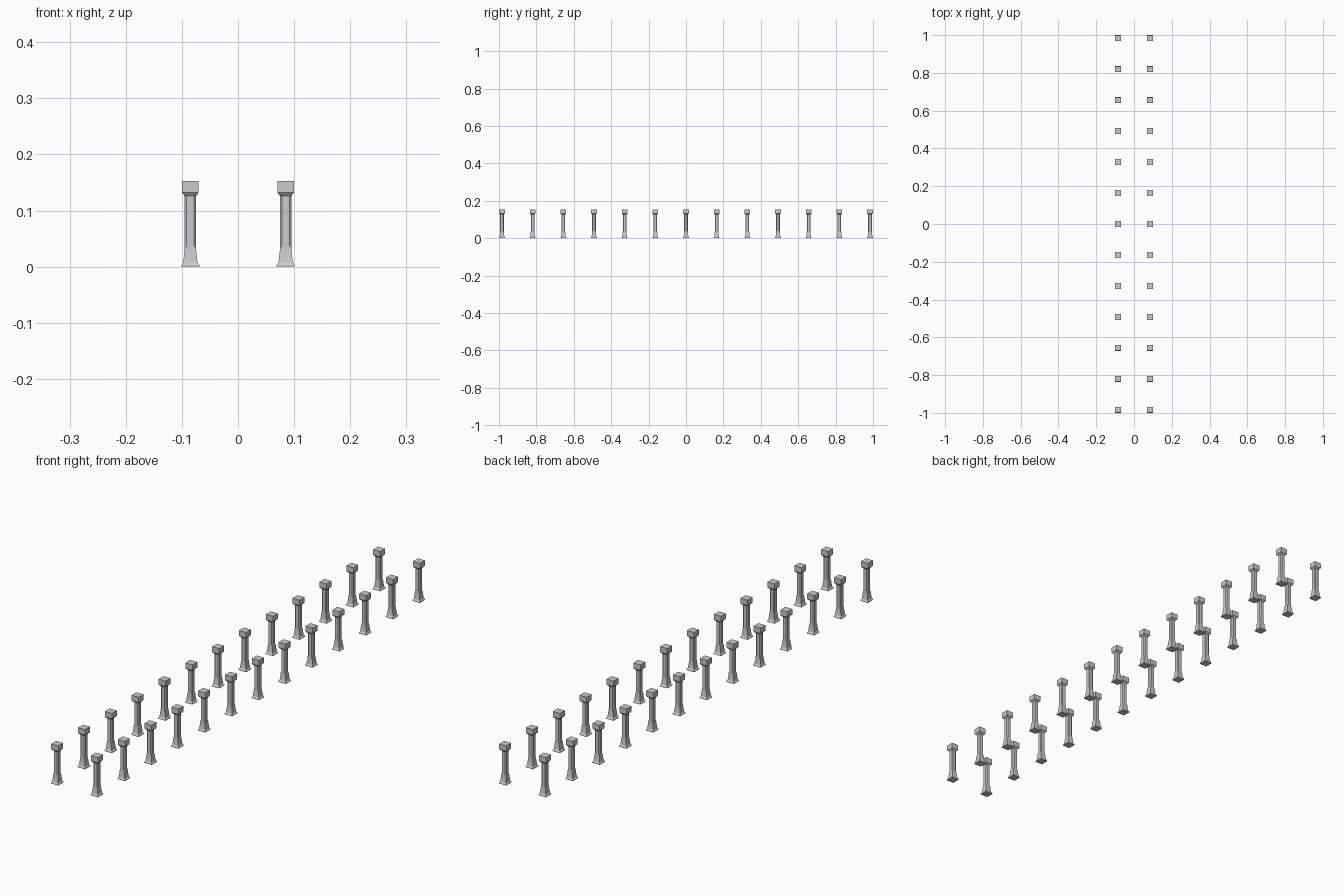
import bpy, bmesh

if "Cube" in bpy.data.objects:
    bpy.data.objects.remove(bpy.data.objects["Cube"])

# Rings from bottom to top: (height, half width, corner chamfer)
PROFILE = [
    (0.000, 0.0160, 0), (0.003, 0.0160, 0),           # plinth
    (0.008, 0.0128, 0), (0.020, 0.0112, 0),           # flared foot
    (0.034, 0.0100, 0), (0.038, 0.0100, 0.0035),      # shaft start
    (0.126, 0.0100, 0.0035), (0.128, 0.0115, 0),      # shaft end
    (0.132, 0.0150, 0), (0.153, 0.0150, 0),           # capital
]


def pillar_mesh():
    bm = bmesh.new()
    rings = []
    for z, h, c in PROFILE:
        k = h - c
        pts = [(h, -k), (h, k), (k, h), (-k, h), (-h, k), (-h, -k), (-k, -h), (k, -h)]
        rings.append([bm.verts.new((x, y, z)) for x, y in pts])
    for a, b in zip(rings, rings[1:]):
        for i in range(8):
            j = (i + 1) % 8
            bm.faces.new((a[i], a[j], b[j], b[i]))
    bm.faces.new(rings[0][::-1])
    bm.faces.new(rings[-1])
    bmesh.ops.remove_doubles(bm, verts=bm.verts, dist=1e-6)
    bmesh.ops.recalc_face_normals(bm, faces=bm.faces)
    me = bpy.data.meshes.new("pillar")
    bm.to_mesh(me)
    bm.free()
    return me


# Two rows of thirteen pillars
mesh = pillar_mesh()
for side, x in (("left", -0.085), ("right", 0.085)):
    for i in range(13):
        ob = bpy.data.objects.new(f"{side}_pillar_{i + 1}", mesh)
        ob.location = (x, (i - 6) * 0.164, 0)
        bpy.context.collection.objects.link(ob)
